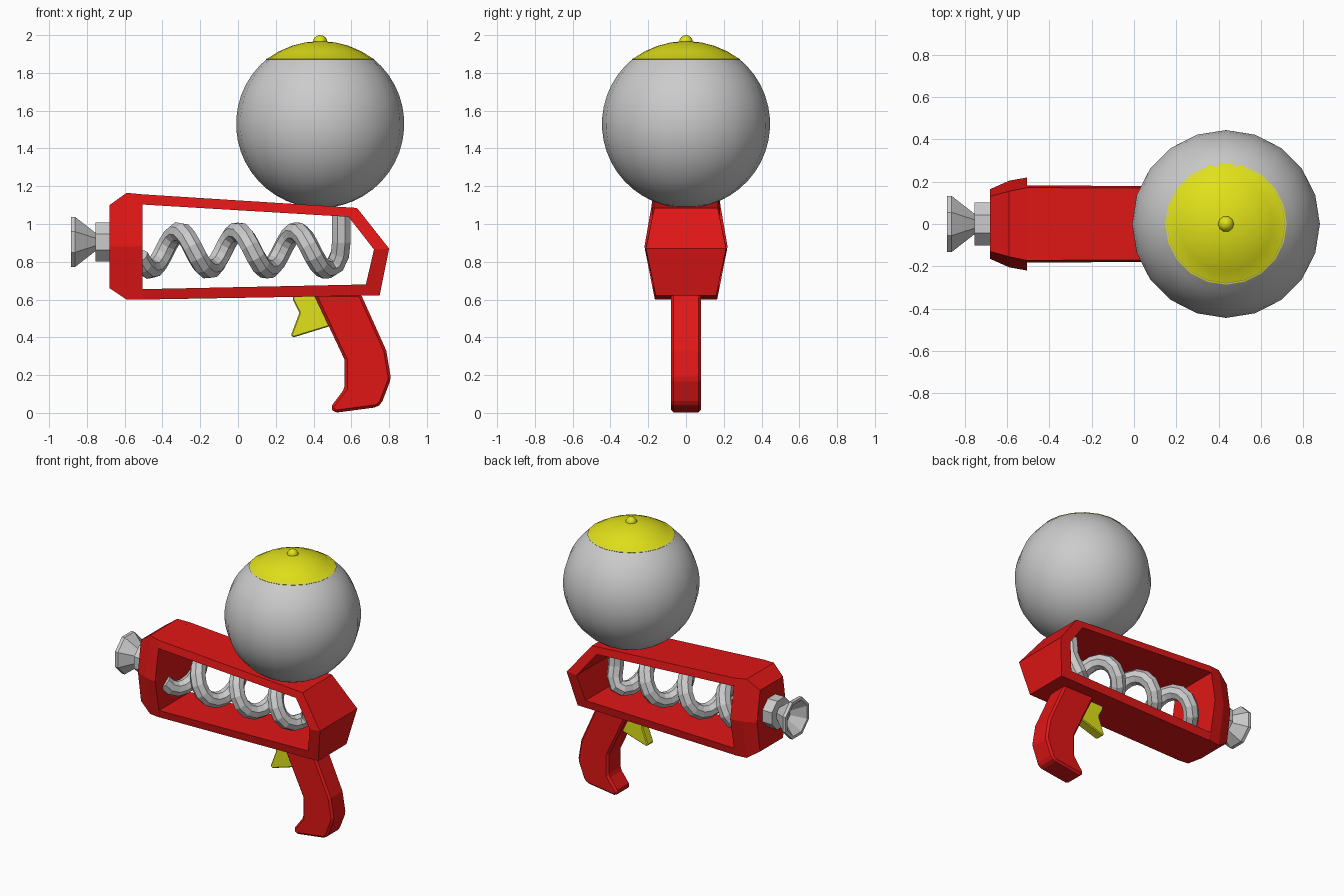
import bpy, bmesh
from math import sin, cos, pi, sqrt, radians

if "Cube" in bpy.data.objects:
    bpy.data.objects.remove(bpy.data.objects["Cube"])


def material(name, rgb):
    m = bpy.data.materials.new(name)
    m.diffuse_color = (*rgb, 1)
    m.use_nodes = True
    m.node_tree.nodes["Principled BSDF"].inputs["Base Color"].default_value = m.diffuse_color
    return m


RED = material("red_plastic", (0.75, 0.008, 0.008))
YELLOW = material("yellow_plastic", (0.75, 0.75, 0.01))


def loft(name, rings, mat=None, smooth=False):
    """Skin a list of equal-sized point rings and cap both ends."""
    bm = bmesh.new()
    vs = [[bm.verts.new(p) for p in ring] for ring in rings]
    n = len(vs[0])
    for a, b in zip(vs, vs[1:]):
        for i in range(n):
            j = (i + 1) % n
            bm.faces.new((a[i], a[j], b[j], b[i]))
    bm.faces.new(vs[0])
    bm.faces.new(vs[-1])
    bmesh.ops.recalc_face_normals(bm, faces=bm.faces[:])
    me = bpy.data.meshes.new(name)
    bm.to_mesh(me)
    bm.free()
    ob = bpy.data.objects.new(name, me)
    bpy.context.collection.objects.link(ob)
    if mat:
        me.materials.append(mat)
    if smooth:
        bpy.ops.object.select_all(action='DESELECT')
        bpy.context.view_layer.objects.active = ob
        ob.select_set(True)
        bpy.ops.object.shade_smooth_by_angle(angle=radians(35))
    return ob


def plate(name, outline, half, bevel, mat):
    """Extrude an x-z outline to both sides of y = 0."""
    ob = loft(name, [[(x, y, z) for x, z in outline] for y in (-half, half)], mat)
    mod = ob.modifiers.new("edge", 'BEVEL')
    mod.width, mod.segments = bevel, 1
    return ob


def lathe_z(name, profile, n, cx, mat=None):
    return loft(name, [[(cx + r * cos(2 * pi * i / n), r * sin(2 * pi * i / n), z)
                        for i in range(n)] for r, z in profile], mat, True)


# front block: hexagonal sections (x, z low, z mid, z high, y low, y mid, y high)
block = [(-0.68, 0.66, 0.88, 1.10, 0.13, 0.165, 0.13),
         (-0.59, 0.60, 0.88, 1.165, 0.155, 0.205, 0.155),
         (-0.505, 0.60, 0.88, 1.157, 0.165, 0.22, 0.172)]
loft("front_block", [[(x, -a, z0), (x, -b, z1), (x, -c, z2), (x, c, z2), (x, b, z1), (x, a, z0)]
                     for x, z0, z1, z2, a, b, c in block], RED)

# open frame around the coil: outer x, z, half width, then inner x, z, half width
bars = [(-0.506, 1.157, 0.172, -0.506, 1.103, 0.182),
        (0.63, 1.085, 0.168, 0.585, 1.038, 0.178),
        (0.80, 0.87, 0.212, 0.72, 0.865, 0.215),
        (0.75, 0.622, 0.16, 0.677, 0.68, 0.172),
        (-0.506, 0.60, 0.163, -0.506, 0.655, 0.175)]
loft("frame", [[(x, -w, z), (x, w, z), (u, v, t), (u, -v, t)]
               for x, z, w, u, t, v in bars], RED)

# grip and trigger
plate("grip", [(0.40, 0.63), (0.65, 0.63), (0.785, 0.33), (0.81, 0.18), (0.76, 0.05),
               (0.735, 0.03), (0.51, 0.0), (0.49, 0.03), (0.565, 0.13), (0.565, 0.28)],
      0.079, 0.014, RED)
plate("trigger", [(0.29, 0.63), (0.29, 0.60), (0.325, 0.53), (0.28, 0.41), (0.295, 0.40),
                  (0.49, 0.46), (0.43, 0.63)], 0.035, 0.006, YELLOW)

# octagonal nozzle with a hollow flare
nozzle = [(0.105, -0.66), (0.105, -0.755), (0.05, -0.755), (0.135, -0.862),
          (0.135, -0.885), (0.115, -0.885), (0.04, -0.80)]
angles = [pi / 8 + i * pi / 4 for i in range(8)]
loft("nozzle", [[(x, 1.06 * r * cos(a), 0.905 + 1.06 * r * sin(a)) for a in angles]
                for r, x in nozzle])

# coiled tube, ending in a riser up to the tank
path = []
steps = 39
for i in range(steps + 1):
    x = -0.525 + i * (0.48 + 0.525) / steps
    t = 2 * pi * (x + 0.31) / 0.31
    path.append((x, -0.10 * sin(t), 0.86 + 0.10 * cos(t)))
path += [(0.515, 0.05, 0.785), (0.54, 0.04, 0.84), (0.547, 0.015, 0.91), (0.547, 0, 1.06)]
cu = bpy.data.curves.new("coil_tube", 'CURVE')
cu.dimensions = '3D'
cu.bevel_depth, cu.bevel_resolution, cu.use_fill_caps = 0.053, 2, True
sp = cu.splines.new('POLY')
sp.points.add(len(path) - 1)
for pt, co in zip(sp.points, path):
    pt.co = (*co, 1)
sp.use_smooth = False
coil = bpy.data.objects.new("coil_tube", cu)
bpy.context.collection.objects.link(coil)
bpy.ops.object.select_all(action='DESELECT')
bpy.context.view_layer.objects.active = coil
coil.select_set(True)
bpy.ops.object.convert(target='MESH')

# spherical tank, its lid and knob
CX, CZ, R = 0.435, 1.53, 0.445
tank = [(max(R * sin(a), 0.004), CZ - R * cos(a)) for a in (pi * i / 18 * 0.785 for i in range(19))]
tank.append((0.281, 1.875))
lathe_z("tank", tank, 20, CX)
dome = 0.47  # sphere radius of the lid's shallow curve
lid = [(0.282, 1.868), (0.287, 1.874)]
lid += [(r, 1.968 - dome + sqrt(dome ** 2 - r ** 2)) for r in (0.28, 0.22, 0.15, 0.08, 0.01)]
lathe_z("tank_lid", lid, 20, CX, YELLOW)
knob = [(max(0.038 * sin(pi * i / 8), 0.002), 1.962 - 0.038 * cos(pi * i / 8)) for i in range(9)]
lathe_z("lid_knob", knob, 10, CX, YELLOW)
